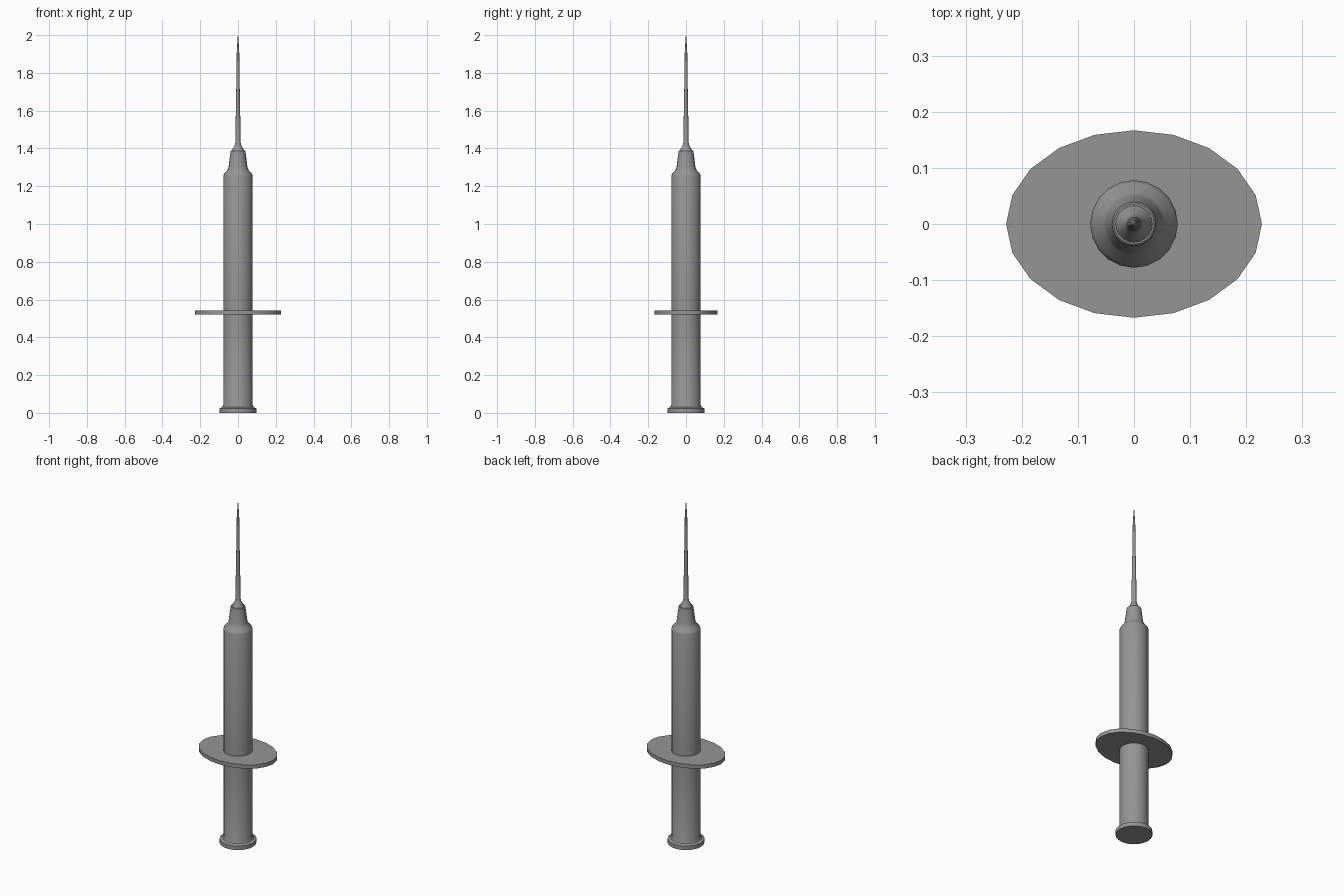
import bpy, bmesh, math

SIDES = 20
cube = bpy.data.objects.get("Cube")
if cube:
    bpy.data.objects.remove(cube, do_unlink=True)

grey = bpy.data.materials.new("mid_grey")
grey.use_nodes = True
grey.diffuse_color = (0.3, 0.3, 0.3, 1)
grey.node_tree.nodes["Principled BSDF"].inputs["Base Color"].default_value = (0.3, 0.3, 0.3, 1)


def lathe(name, profile, stretch=1.0, angle=35):
    """Stack rings of (radius, height) into a closed, capped solid."""
    bm = bmesh.new()
    rings = []
    for r, z in profile:
        ring = []
        for i in range(SIDES):
            a = math.tau * i / SIDES
            ring.append(bm.verts.new((r * stretch * math.cos(a), r * math.sin(a), z)))
        rings.append(ring)
    for low, high in zip(rings, rings[1:]):
        for i in range(SIDES):
            j = (i + 1) % SIDES
            bm.faces.new((low[i], low[j], high[j], high[i]))
    bm.faces.new(rings[0][::-1])
    bm.faces.new(rings[-1])
    mesh = bpy.data.meshes.new(name)
    bm.to_mesh(mesh)
    bm.free()
    mesh.materials.append(grey)
    obj = bpy.data.objects.new(name, mesh)
    bpy.context.collection.objects.link(obj)
    bpy.ops.object.select_all(action="DESELECT")
    obj.select_set(True)
    bpy.context.view_layer.objects.active = obj
    bpy.ops.object.shade_smooth_by_angle(angle=math.radians(angle))
    return obj


# Plunger with thumb rest
lathe("plunger", [(0.098, 0), (0.098, 0.024), (0.083, 0.03), (0.078, 0.042), (0.078, 0.53)])

# Barrel with tapered shoulder and needle hub
lathe("barrel", [(0.078, 0.52), (0.078, 1.255), (0.073, 1.267), (0.056, 1.285),
                 (0.05, 1.302), (0.039, 1.387), (0.036, 1.39)])

# Oval finger flange
lathe("finger_flange", [(0.167, 0.52), (0.167, 0.542)], stretch=1.365)

# Needle with flared base and sharp tip
lathe("needle", [(0.035, 1.385), (0.032, 1.392), (0.019, 1.412), (0.014, 1.43),
                 (0.0115, 1.6), (0.008, 1.78), (0.0065, 1.92), (0.0008, 2.0)])
